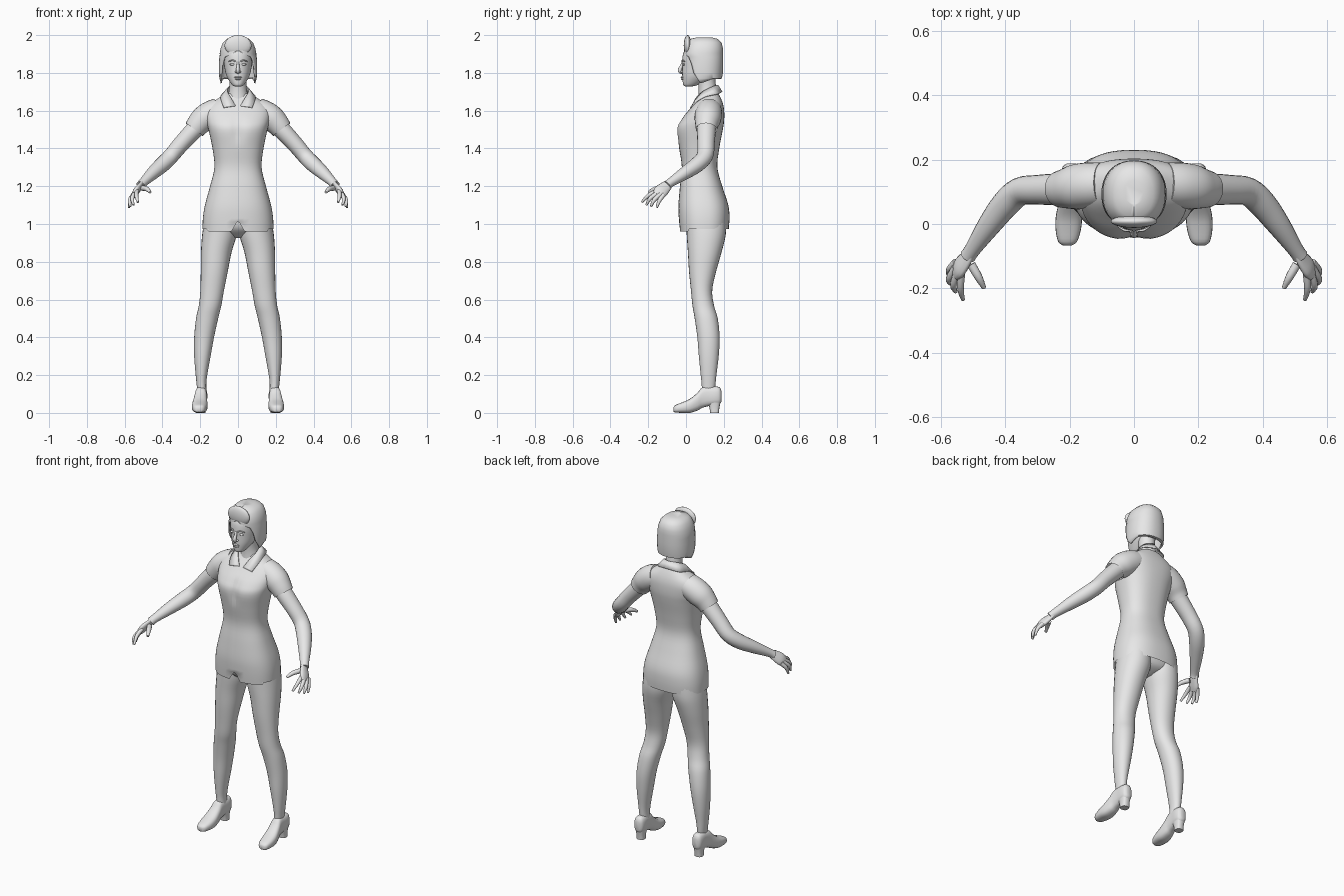
import bpy, bmesh, math
from mathutils import Vector

grey = bpy.data.materials.new("plain_grey")
grey.diffuse_color = (0.8, 0.8, 0.8, 1)


def finish(name, bm, angle=60):
    bmesh.ops.recalc_face_normals(bm, faces=bm.faces)
    me = bpy.data.meshes.new(name)
    bm.to_mesh(me)
    bm.free()
    ob = bpy.data.objects.new(name, me)
    bpy.context.collection.objects.link(ob)
    me.materials.append(grey)
    bpy.ops.object.select_all(action='DESELECT')
    ob.select_set(True)
    bpy.context.view_layer.objects.active = ob
    bpy.ops.object.shade_smooth_by_angle(angle=math.radians(angle))
    return ob


def loft(name, rings, caps=(True, True), closed=True, angle=60):
    bm = bmesh.new()
    vs = [[bm.verts.new(p) for p in r] for r in rings]
    n = len(vs[0])
    for a, b in zip(vs, vs[1:]):
        for i in range(n if closed else n - 1):
            j = (i + 1) % n
            bm.faces.new((a[i], a[j], b[j], b[i]))
    if caps[0]:
        bm.faces.new(vs[0])
    if caps[1]:
        bm.faces.new(vs[-1])
    return finish(name, bm, angle)


def refine(keys, n=4):
    """Catmull-Rom subdivision of key tuples."""
    out = []
    for i in range(len(keys) - 1):
        k = [keys[max(i - 1, 0)], keys[i], keys[i + 1], keys[min(i + 2, len(keys) - 1)]]
        for s in range(n):
            t = s / n
            out.append([0.5 * (2 * b + (c - a) * t + (2 * a - 5 * b + 4 * c - d) * t * t
                               + (3 * b - a - 3 * c + d) * t ** 3) for a, b, c, d in zip(*k)])
    return out + [list(keys[-1])]


def section(z, x0, x1, y0, y1, n=32, p=1.0, start=-math.pi / 2, span=2 * math.pi, open_end=False):
    """Rounded horizontal section between the given bounds, starting at the front."""
    pts = []
    for i in range(n):
        a = start + span * i / (n - 1 if open_end else n)
        c, s = math.cos(a), math.sin(a)
        pts.append(Vector(((x0 + x1) / 2 + (x1 - x0) / 2 * math.copysign(abs(c) ** p, c),
                           (y0 + y1) / 2 + (y1 - y0) / 2 * math.copysign(abs(s) ** p, s), z)))
    return pts


def tube(name, keys, n=14, steps=4, side=1, flat=1.0, up=(0, 0, 1), caps=(True, True)):
    """Round limb along (x, y, z, radius) keys; side mirrors in x."""
    k = refine(keys, steps)
    rings = []
    for i, q in enumerate(k):
        t = Vector(k[min(i + 1, len(k) - 1)][:3]) - Vector(k[max(i - 1, 0)][:3])
        u = t.cross(Vector(up)).normalized()
        v = t.cross(u).normalized()
        ring = []
        for j in range(n):
            a = 2 * math.pi * j / n
            p = Vector(q[:3]) + q[3] * (math.cos(a) * u + flat * math.sin(a) * v)
            ring.append(Vector((p.x * side, p.y, p.z)))
        rings.append(ring)
    return loft(name, rings, caps)


def blob(name, c, r, seg=20):
    bm = bmesh.new()
    bmesh.ops.create_uvsphere(bm, u_segments=seg, v_segments=seg // 2, radius=1)
    for v in bm.verts:
        v.co = Vector([c[i] + v.co[i] * r[i] for i in range(3)])
    return finish(name, bm, 80)


# Tunic: z, half width, front y, back y
body = [(0.96, .188, -.032, .225), (1.03, .186, -.038, .23), (1.10, .175, -.04, .224),
        (1.20, .148, -.032, .192), (1.30, .125, -.022, .166), (1.40, .135, -.036, .176),
        (1.50, .156, -.05, .195), (1.55, .168, -.028, .202), (1.60, .172, .012, .202),
        (1.635, .15, .04, .196), (1.665, .105, .065, .185), (1.69, .068, .08, .172)]
rings = [section(z, -w, w, f, b, 48, .82) for z, w, f, b in refine(body)]
for p in rings[0]:                                   # hem steps up behind the front panel
    p.z = 0.96 if p.y < 0.02 else 0.988
for k in range(3):                                   # small slit at the front of the hem
    rings[k][0].z = max(rings[k][0].z, 1.02 + .004 * k)
for r in rings:                                      # hollow between the breasts
    z = r[0].z
    if 1.42 < z < 1.58:
        for p in r:
            if p.y < 0.05:
                p.y += .012 * math.exp(-(p.x / .03) ** 2) * math.sin((z - 1.42) / .16 * math.pi)
loft("tunic", rings, (False, True))

# Button placket down the front
strip = []
for z, w, f, b in refine(body)[5:-4]:
    d = .012 * math.sin((z - 1.42) / .16 * math.pi) if 1.42 < z < 1.58 else 0
    strip.append([(-.012, f + d - .002, z), (.014, f + d - .002, z)])
loft("placket", strip, (False, False), False)

# Pelvis under the tunic
loft("pelvis", [section(z, -w, w, f, b, 32, .85) for z, w, f, b in refine(
    [(.925, .03, .07, .13), (.95, .10, .03, .185), (.985, .155, 0, .205),
     (1.05, .165, -.01, .21), (1.12, .15, -.01, .2)])])

# Folded collar, open in front
half_in = [(.012, .03, 1.625), (.035, .05, 1.665), (.056, .085, 1.70), (.05, .14, 1.728), (.0, .17, 1.737)]
half_out = [(.075, .022, 1.618), (.088, .052, 1.648), (.093, .10, 1.675), (.075, .168, 1.69), (.0, .193, 1.70)]


def both(h):
    h = refine(h)
    return [Vector(p) for p in h] + [Vector((-p[0], p[1], p[2])) for p in reversed(h[:-1])]


collar = loft("collar", [both(half_in), both(half_out)], (False, False), False)
collar.modifiers.new("thickness", 'SOLIDIFY').thickness = 0.006

# Neck and head
loft("neck", [section(z, -w, w, f, b, 24) for z, w, f, b in refine(
    [(1.60, .06, .055, .15), (1.67, .054, .065, .165), (1.72, .046, .066, .16),
     (1.77, .046, .06, .155), (1.82, .05, .05, .16)])])
loft("head", [section(z, -w, w, f, b, 32, .95) for z, w, f, b in refine(
    [(1.728, .016, -.002, .03), (1.735, .03, -.014, .06), (1.76, .048, -.018, .10),
     (1.79, .063, -.02, .14), (1.83, .072, -.02, .165), (1.87, .077, -.02, .175),
     (1.91, .078, -.012, .175), (1.95, .066, .015, .16), (1.975, .03, .05, .12)])])

# Nose, mouth, eyes and brows
tube("nose", [(0, -.016, 1.856, .006), (0, -.025, 1.835, .008), (0, -.033, 1.815, .011),
              (0, -.026, 1.803, .009), (0, -.016, 1.80, .004)], 12, 3, 1, 1, (1, 0, 0))
blob("upper_lip", (0, -.019, 1.777), (.02, .009, .005))
blob("lower_lip", (0, -.018, 1.768), (.017, .009, .006))
for s in (-1, 1):
    blob("eye", (s * .03, -.012, 1.845), (.014, .007, .006))
    tube("brow", [(.012, -.021, 1.859, .003), (.03, -.019, 1.867, .004), (.05, -.007, 1.86, .002)], 8, 3, s)
    blob("nostril", (s * .009, -.021, 1.806), (.007, .008, .006), 12)

# Bobbed hair: z, half width, front y, back y, front opening in degrees
hair = [(1.745, .092, .0, .175, 84), (1.77, .099, -.005, .19, 72), (1.80, .101, -.01, .195, 62),
        (1.85, .101, -.012, .197, 54), (1.885, .099, -.012, .197, 42), (1.905, .097, -.012, .197, 8),
        (1.93, .092, -.008, .196, 0), (1.96, .08, .004, .188, 0), (1.98, .06, .022, .168, 0),
        (1.988, .03, .06, .135, 0)]
rings = []
for z, w, f, b, o in hair:
    a = math.radians(o)
    rings.append(section(z, -w, w, f, b, 41, .9, -math.pi / 2 + a, 2 * math.pi - 2 * a, True))
for p in rings[0]:                                   # nape is cut higher than the sides
    p.z += .022 * max(0, min(1, (p.y - .08) / .06))
cap = loft("hair", rings, (False, True), False)
m = cap.modifiers.new("thickness", 'SOLIDIFY')
m.thickness = 0.008
# Raised fringe
blob("fringe", (0, .008, 1.945), (.072, .02, .055))

# Finger keys: knuckle, middle and tip, with radius
fingers = [[(.535, -.155, 1.175), (.538, -.20, 1.15), (.53, -.235, 1.115)],
           [(.547, -.148, 1.165), (.56, -.19, 1.135), (.553, -.21, 1.10)],
           [(.553, -.135, 1.158), (.573, -.17, 1.125), (.57, -.185, 1.092)],
           [(.552, -.118, 1.155), (.572, -.14, 1.125), (.577, -.155, 1.087)],
           [(.505, -.125, 1.19), (.482, -.165, 1.185), (.465, -.198, 1.168)]]

for s, lab in ((-1, "left"), (1, "right")):
    # Sleeve and bare arm
    sl = tube(lab + "_sleeve", [(.10, .122, 1.60, .068), (.14, .12, 1.583, .071), (.18, .115, 1.557, .070),
                                (.21, .11, 1.528, .062), (.232, .108, 1.50, .056)], 24, 4, s, 1, (0, 1, 0),
              (True, False))
    tube(lab + "_arm", [(.17, .115, 1.56, .05), (.23, .108, 1.50, .05), (.30, .106, 1.425, .046),
                        (.355, .10, 1.36, .044), (.40, .06, 1.315, .043), (.45, -.005, 1.27, .036),
                        (.50, -.078, 1.222, .025), (.515, -.10, 1.205, .025)], 20, 4, s, .95)
    # Hand
    tube(lab + "_palm", [(.505, -.085, 1.217, .022), (.52, -.108, 1.197, .031), (.54, -.134, 1.172, .037),
                         (.552, -.152, 1.152, .028)], 16, 4, s, .45, (1, .15, .45))
    for i, f in enumerate(fingers):
        r = .0125 if i == 4 else .0105
        keys = [f[0] + (r * 1.15,), f[1] + (r,), f[2] + (r * .55,)]
        tube(lab + ("_thumb" if i == 4 else "_finger"), keys, 10, 4, s, 1, (1, 0, 0))

    # Leg: z, inner x, outer x, front y, back y
    leg = [(.10, .166, .214, .085, .15), (.15, .168, .219, .083, .156), (.20, .163, .224, .078, .161),
           (.30, .145, .232, .068, .173), (.40, .127, .232, .06, .178), (.50, .105, .222, .046, .168),
           (.57, .088, .207, .034, .148), (.65, .074, .199, .026, .139), (.75, .054, .197, .016, .16),
           (.85, .034, .196, .01, .188), (.94, .008, .19, .004, .21), (1.02, .006, .178, .0, .212)]
    loft(lab + "_leg", [section(z, min(s * a, s * b), max(s * a, s * b), f, k, 28, .95)
                        for z, a, b, f, k in refine(leg)])

    # Shoe upper, lofted from toe to heel: y, centre x, half width, bottom z, top z
    shoe = [(-.066, .207, .014, .006, .03), (-.055, .206, .029, .002, .042), (-.02, .204, .039, .0, .056),
            (.02, .202, .041, .0, .074), (.06, .199, .036, .012, .106), (.085, .197, .032, .026, .134),
            (.12, .195, .031, .036, .14), (.155, .194, .032, .04, .14), (.178, .194, .027, .045, .135),
            (.188, .194, .014, .06, .115)]
    rings = []
    for y, x, w, z0, z1 in refine(shoe, 3):
        rings.append([Vector((s * (x + w * math.copysign(abs(math.cos(a)) ** .75, math.cos(a))), y,
                              (z0 + z1) / 2 + (z1 - z0) / 2 * math.copysign(abs(math.sin(a)) ** .75, math.sin(a))))
                      for a in [2 * math.pi * j / 20 for j in range(20)]])
    loft(lab + "_shoe", rings)
    # Block heel
    loft(lab + "_heel", [section(z, s * .194 - w, s * .194 + w, f, b, 16, .7) for z, w, f, b in
                         [(0, .023, .128, .174), (.03, .023, .124, .177), (.065, .028, .11, .185)]], angle=40)
